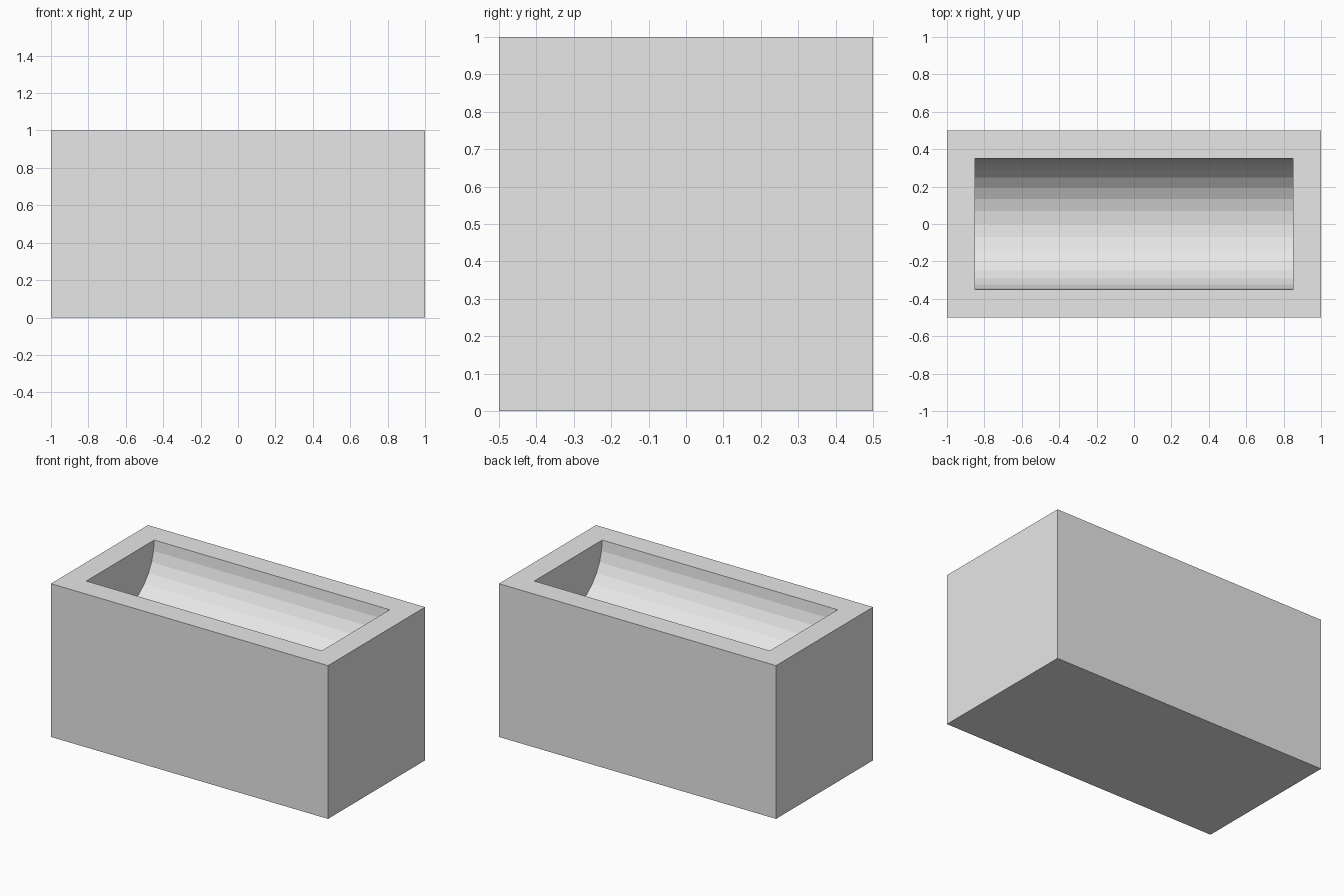
import bpy
import bmesh
from math import cos, sin, pi

default_cube = bpy.data.objects.get("Cube")
if default_cube:
    bpy.data.objects.remove(default_cube, do_unlink=True)

HALF_X, HALF_Y, TOP = 1.0, 0.5, 1.0       # outer block
END_X, RADIUS, STEPS = 0.85, 0.35, 16     # half-round hollow

grey = bpy.data.materials.new("plain_grey")
grey.use_nodes = True
colour = (0.8, 0.8, 0.8, 1.0)
grey.diffuse_color = colour
grey.node_tree.nodes["Principled BSDF"].inputs["Base Color"].default_value = colour

bm = bmesh.new()

# Outer block: bottom and top loops, counter-clockwise from above
corners = [(-1, -1), (1, -1), (1, 1), (-1, 1)]
bottom = [bm.verts.new((x * HALF_X, y * HALF_Y, 0)) for x, y in corners]
top = [bm.verts.new((x * HALF_X, y * HALF_Y, TOP)) for x, y in corners]
bm.faces.new(bottom[::-1])


# Half-round hollow: one arc at each end, running from front to back
def arc(x):
    angles = [pi * i / STEPS for i in range(STEPS + 1)]
    return [bm.verts.new((x, -RADIUS * cos(a), TOP - RADIUS * sin(a))) for a in angles]


left, right = arc(-END_X), arc(END_X)
for i in range(STEPS):
    bm.faces.new((left[i], right[i], right[i + 1], left[i + 1]))
bm.faces.new(left)
bm.faces.new(right[::-1])

# Outer walls and the flat rim around the opening
opening = [left[0], right[0], right[-1], left[-1]]
for i in range(4):
    j = (i + 1) % 4
    bm.faces.new((bottom[i], bottom[j], top[j], top[i]))
    bm.faces.new((top[i], top[j], opening[j], opening[i]))

bmesh.ops.recalc_face_normals(bm, faces=bm.faces)
mesh = bpy.data.meshes.new("trough_block")
bm.to_mesh(mesh)
bm.free()
mesh.materials.append(grey)
trough = bpy.data.objects.new("trough_block", mesh)
bpy.context.collection.objects.link(trough)
